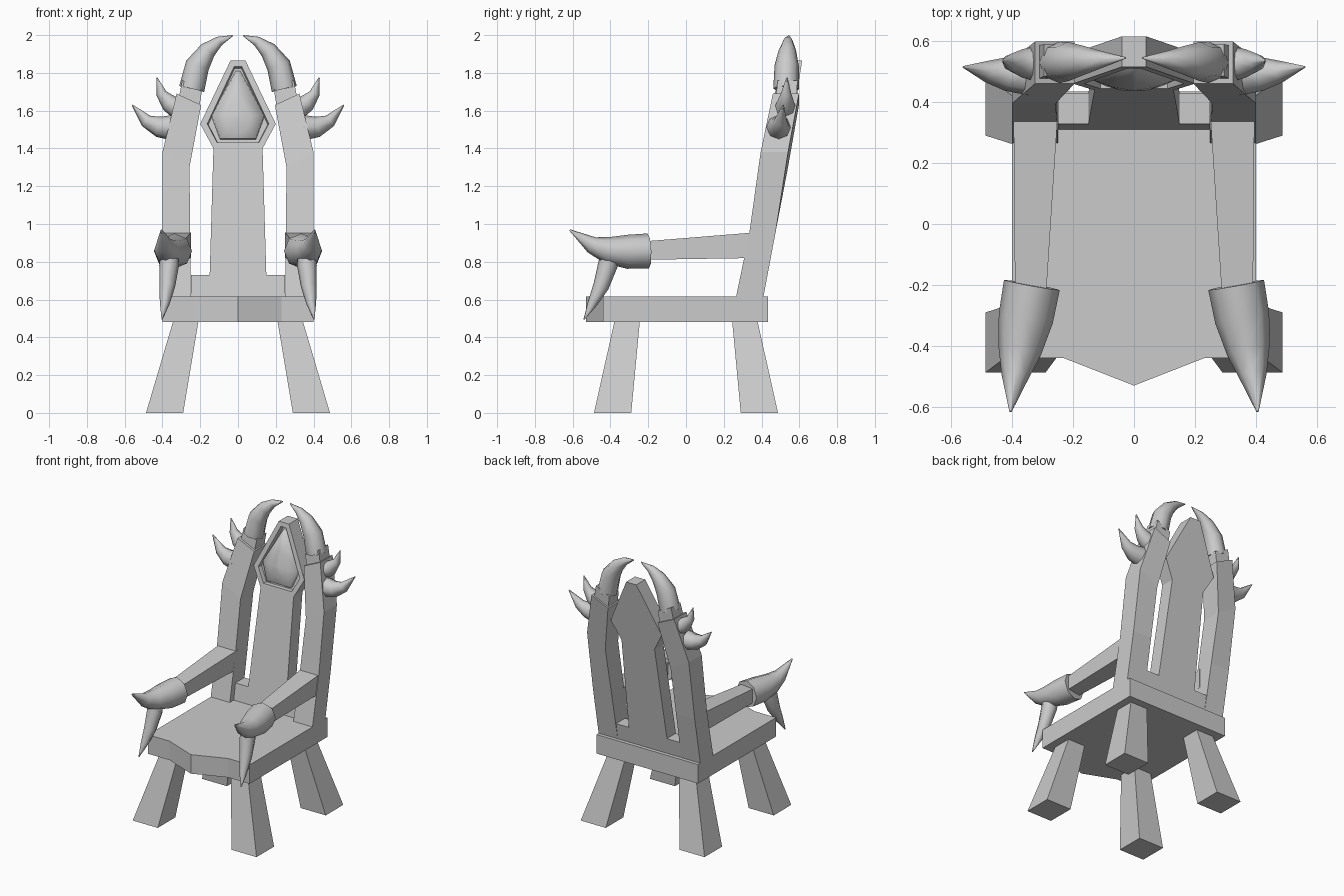
import bpy, bmesh, math
from mathutils import Vector

cube = bpy.data.objects.get("Cube")
if cube:
    bpy.data.objects.remove(cube, do_unlink=True)

GREY = (0.6, 0.6, 0.6, 1.0)
mat = bpy.data.materials.new("plain grey")
mat.use_nodes = True
mat.diffuse_color = GREY
mat.node_tree.nodes["Principled BSDF"].inputs["Base Color"].default_value = GREY


def finish(name, bm, mirror="", smooth=False):
    """Turn a bmesh into a named object, mirrored across the given axes."""
    bmesh.ops.recalc_face_normals(bm, faces=bm.faces)
    mesh = bpy.data.meshes.new(name)
    bm.to_mesh(mesh)
    bm.free()
    mesh.materials.append(mat)
    obj = bpy.data.objects.new(name, mesh)
    bpy.context.collection.objects.link(obj)
    if smooth:
        bpy.ops.object.select_all(action="DESELECT")
        obj.select_set(True)
        bpy.context.view_layer.objects.active = obj
        bpy.ops.object.shade_smooth_by_angle(angle=math.radians(62))
    if mirror:
        mod = obj.modifiers.new("Mirror", "MIRROR")
        mod.use_axis = ["X" in mirror, "Y" in mirror, False]
        mod.use_mirror_merge = False
    return obj


def loft(rings):
    """Skin a list of equal point rings and cap both ends."""
    bm = bmesh.new()
    loops = [[bm.verts.new(p) for p in ring] for ring in rings]
    for a, b in zip(loops, loops[1:]):
        for i in range(len(a)):
            j = (i + 1) % len(a)
            bm.faces.new((a[i], a[j], b[j], b[i]))
    bm.faces.new(loops[0][::-1])
    bm.faces.new(loops[-1])
    return bm


def rect(x0, x1, y0, y1, z0, z1=None):
    """Level ring; z0 is the inner height and z1 the outer height."""
    z1 = z0 if z1 is None else z1
    return [(x0, y0, z0), (x1, y0, z1), (x1, y1, z1), (x0, y1, z0)]


def horn(name, path, sides=8):
    """Curved tapering horn along (x, y, z, radius) stations."""
    pts = [Vector(p[:3]) for p in path]
    rings = []
    for i, p in enumerate(pts):
        along = (pts[min(i + 1, len(pts) - 1)] - pts[max(i - 1, 0)]).normalized()
        ref = Vector((0, 1, 0)) if abs(along.y) < 0.7 else Vector((0, 0, 1))
        u = along.cross(ref).normalized()
        v = along.cross(u)
        ring = []
        for k in range(sides):
            a = math.tau * k / sides
            ring.append(p + path[i][3] * (u * math.cos(a) + v * math.sin(a)))
        rings.append(ring)
    return finish(name, loft(rings), "X", smooth=True)


def lean(z):
    """Front plane of the leaning back panel."""
    return 0.31 + (z - 0.62) * 0.165


def mirrored(half):
    """Close a right-hand (x, z) outline symmetrically."""
    return half + [(-x, z) for x, z in reversed(half) if x > 0]


def panel(half, thick=0.1):
    outline = mirrored(half)
    return loft([[(x, lean(z) + d, z) for x, z in outline] for d in (0, thick)])


# Seat with a pointed front edge
seat = [(-0.4, 0.435), (-0.4, -0.44), (-0.23, -0.44), (0, -0.53),
        (0.23, -0.44), (0.4, -0.44), (0.4, 0.435)]
finish("seat", loft([[(x, y, z) for x, y in seat] for z in (0.48, 0.615)]))

# Splayed legs
finish("legs", loft([rect(0.29, 0.487, 0.29, 0.487, 0),
                     rect(0.21, 0.345, 0.245, 0.38, 0.48)]), "XY")

# Side posts, bending inward near the top
finish("back_posts", loft([
    rect(0.25, 0.40, 0.265, 0.41, 0.615),
    rect(0.253, 0.40, 0.335, 0.473, 0.95),
    rect(0.257, 0.40, 0.395, 0.54, 1.30, 1.38),
    rect(0.195, 0.325, 0.46, 0.598, 1.63, 1.69)]), "X")

# Narrow pegs that hold the crown horns
finish("post_pegs", loft([rect(0.205, 0.315, 0.475, 0.585, 1.62, 1.66),
                          rect(0.19, 0.295, 0.485, 0.59, 1.71, 1.76)]), "X")

# Back panel stem with its lower crossbar
finish("back_panel", panel([(0.25, 0.615), (0.25, 0.73), (0.15, 0.73), (0.13, 1.40)]))

# Panel head with a recessed setting in the front
bm = panel([(0.13, 1.40), (0.20, 1.53), (0.04, 1.865)])
bmesh.ops.recalc_face_normals(bm, faces=bm.faces)
front = [min((f for f in bm.faces if len(f.verts) == 6),
             key=lambda f: f.calc_center_median().y)]
bmesh.ops.inset_region(bm, faces=front, thickness=0.037)
bmesh.ops.inset_region(bm, faces=front, thickness=0.006, depth=-0.03)
finish("panel_head", bm)

# Rounded gem set in the recess
gem = mirrored([(0.095, 1.447), (0.142, 1.575), (0.012, 1.81)])
rings = []
for scale, depth in ((1, 0.03), (0.96, 0.005), (0.5, -0.018), (0.03, -0.028)):
    rings.append([(x * scale, lean(z) + depth, 1.57 + (z - 1.57) * scale)
                  if scale > 0.9 else
                  (x * scale, lean(1.57 + (z - 1.57) * scale) + depth,
                   1.57 + (z - 1.57) * scale) for x, z in gem])
finish("gem", loft(rings), smooth=True)

# Armrests
finish("armrests", loft([
    [(0.29, -0.26, 0.81), (0.39, -0.26, 0.81), (0.39, -0.26, 0.905), (0.29, -0.26, 0.905)],
    [(0.25, 0.36, 0.82), (0.395, 0.36, 0.82), (0.395, 0.36, 0.955), (0.25, 0.36, 0.955)]]), "X")

# Horn caps on the armrests and the claws hanging below them
horn("arm_horns", [(0.335, -0.20, 0.857, 0.093), (0.355, -0.31, 0.853, 0.09),
                   (0.375, -0.42, 0.862, 0.07), (0.39, -0.50, 0.89, 0.045),
                   (0.405, -0.615, 0.968, 0.004)])
horn("arm_claws", [(0.365, -0.40, 0.85, 0.05), (0.365, -0.415, 0.78, 0.052),
                   (0.375, -0.45, 0.67, 0.042), (0.388, -0.495, 0.58, 0.026),
                   (0.402, -0.54, 0.495, 0.003)])

# Crown horns curling inward
horn("crown_horns", [(0.245, 0.53, 1.715, 0.068), (0.215, 0.533, 1.84, 0.064),
                     (0.16, 0.537, 1.92, 0.046), (0.10, 0.54, 1.968, 0.026),
                     (0.028, 0.545, 1.997, 0.003)])

# Spikes on the outer shoulders
horn("lower_spikes", [(0.345, 0.49, 1.51, 0.068), (0.42, 0.492, 1.515, 0.055),
                      (0.485, 0.50, 1.545, 0.035), (0.56, 0.515, 1.63, 0.003)])
horn("upper_spikes", [(0.31, 0.525, 1.61, 0.06), (0.365, 0.527, 1.64, 0.047),
                      (0.405, 0.53, 1.69, 0.028), (0.43, 0.535, 1.775, 0.003)])
